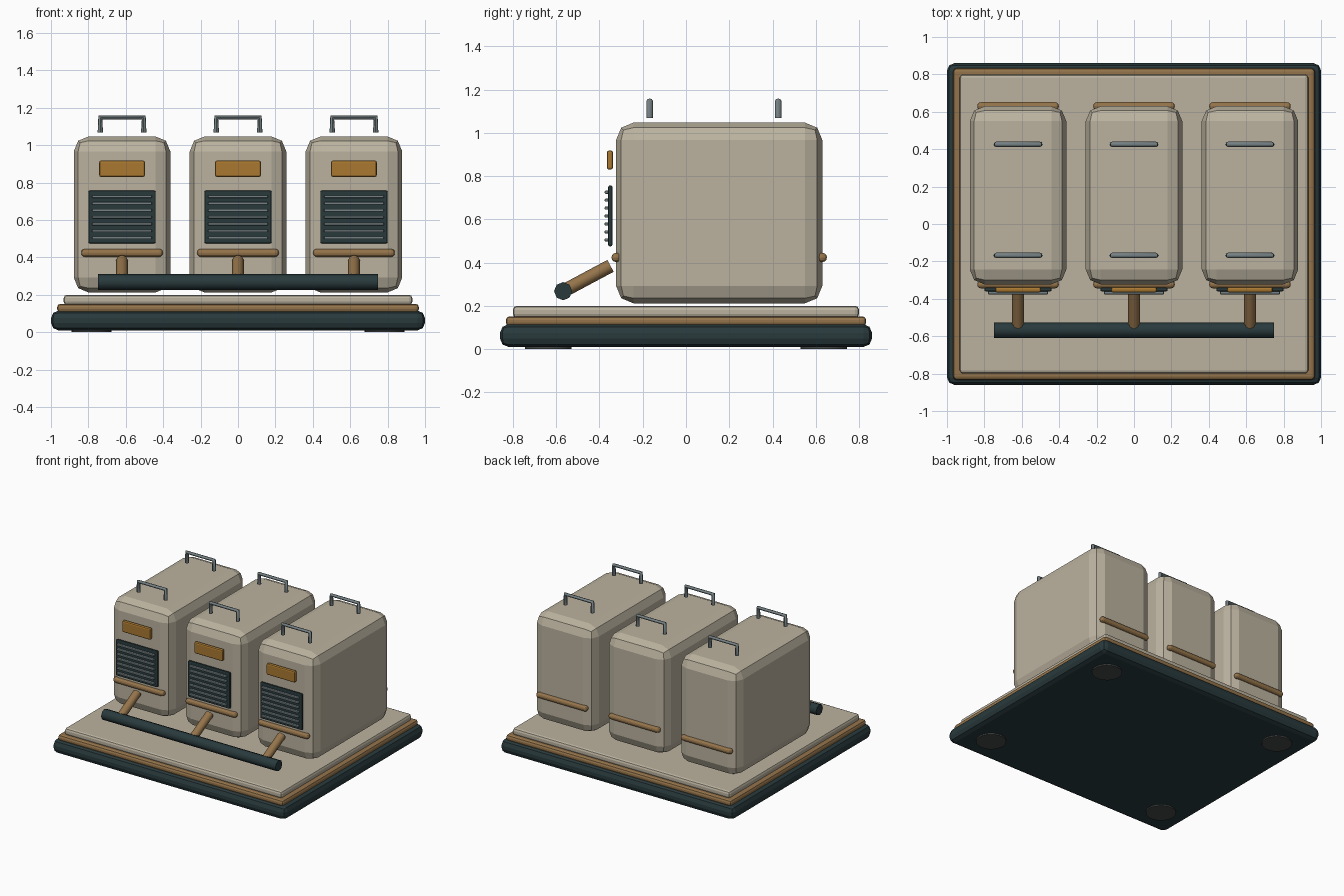
import bpy
import math

default = bpy.data.objects.get("Cube")
if default:
    bpy.data.objects.remove(default, do_unlink=True)


def material(name, rgb):
    m = bpy.data.materials.new(name)
    m.use_nodes = True
    m.diffuse_color = (*rgb, 1)
    m.node_tree.nodes["Principled BSDF"].inputs["Base Color"].default_value = (*rgb, 1)
    return m


CREAM = material("warm cream", (0.50, 0.45, 0.35))
DARK = material("dark teal", (0.022, 0.042, 0.046))
BRASS = material("brass", (0.30, 0.175, 0.07))
AMBER = material("amber", (0.40, 0.19, 0.03))
STEEL = material("steel grey", (0.18, 0.22, 0.23))
RUBBER = material("rubber grey", (0.06, 0.064, 0.064))


def box(name, low, high, mat, bevel=0.0, segments=2):
    """Bevelled box between two corners."""
    centre = [(a + b) / 2 for a, b in zip(low, high)]
    bpy.ops.mesh.primitive_cube_add(size=1, location=centre)
    ob = bpy.context.object
    ob.name = name
    ob.scale = [b - a for a, b in zip(low, high)]
    bpy.ops.object.transform_apply(location=False, rotation=False, scale=True)
    ob.data.materials.append(mat)
    if bevel:
        mod = ob.modifiers.new("rounded edges", "BEVEL")
        mod.width = bevel
        mod.segments = segments
        mod.limit_method = "NONE"
    return ob


def tube(name, points, radius, mat):
    """Eight-sided capped tube along straight runs."""
    curve = bpy.data.curves.new(name, "CURVE")
    curve.dimensions = "3D"
    curve.bevel_depth = radius
    curve.bevel_resolution = 2
    curve.use_fill_caps = True
    spline = curve.splines.new("POLY")
    spline.points.add(len(points) - 1)
    for p, co in zip(spline.points, points):
        p.co = (*co, 1)
    curve.materials.append(mat)
    ob = bpy.data.objects.new(name, curve)
    bpy.context.collection.objects.link(ob)
    # turn the curve into a mesh with crisp end caps
    bpy.ops.object.select_all(action="DESELECT")
    ob.select_set(True)
    bpy.context.view_layer.objects.active = ob
    bpy.ops.object.convert(target="MESH")
    bpy.ops.object.shade_smooth_by_angle(angle=math.radians(50))
    return bpy.context.object


# Stepped plinth
box("base_plate", (-1, -0.86, 0.01), (1, 0.86, 0.115), DARK, 0.04)
box("base_trim", (-0.967, -0.833, 0.105), (0.967, 0.833, 0.152), BRASS, 0.018)
box("base_deck", (-0.932, -0.8, 0.145), (0.932, 0.8, 0.2), CREAM, 0.018)

# Feet
for sx in (-1, 1):
    for sy in (-1, 1):
        bpy.ops.mesh.primitive_cylinder_add(vertices=24, radius=0.107, depth=0.03,
                                            location=(sx * 0.783, sy * 0.637, 0.015))
        foot = bpy.context.object
        foot.name = "foot"
        foot.data.materials.append(RUBBER)
        bpy.ops.object.shade_smooth_by_angle(angle=math.radians(30))

# Three identical cabinets
for x in (-0.62, 0, 0.62):
    box("cabinet", (x - 0.258, -0.323, 0.212), (x + 0.258, 0.63, 1.047), CREAM, 0.08)

    # Name plate and vent grille on the front
    box("front_plate", (x - 0.122, -0.366, 0.83), (x + 0.122, -0.337, 0.918), AMBER, 0.01)
    box("vent_panel", (x - 0.18, -0.36, 0.475), (x + 0.18, -0.34, 0.757), DARK, 0.008)
    for i in range(7):
        z = 0.505 + i * 0.0367
        box("vent_slat", (x - 0.16, -0.376, z - 0.007), (x + 0.16, -0.357, z + 0.007), STEEL, 0.004)

    # Rounded rails, front and back
    for y in (-0.323, 0.63):
        box("rail", (x - 0.218, y - 0.021, 0.403), (x + 0.218, y + 0.021, 0.445), BRASS, 0.019, 3)

    # Carry handles
    for y in (-0.168, 0.426):
        tube("handle", [(x - 0.116, y, 1.068), (x - 0.116, y, 1.148),
                        (x + 0.116, y, 1.148), (x + 0.116, y, 1.068)], 0.0145, STEEL)

    # Sloping feed pipe
    tube("feed_pipe", [(x, -0.568, 0.268), (x, -0.349, 0.385)], 0.031, BRASS)

# Manifold across the front
tube("manifold", [(-0.748, -0.568, 0.268), (0.748, -0.568, 0.268)], 0.042, DARK)
